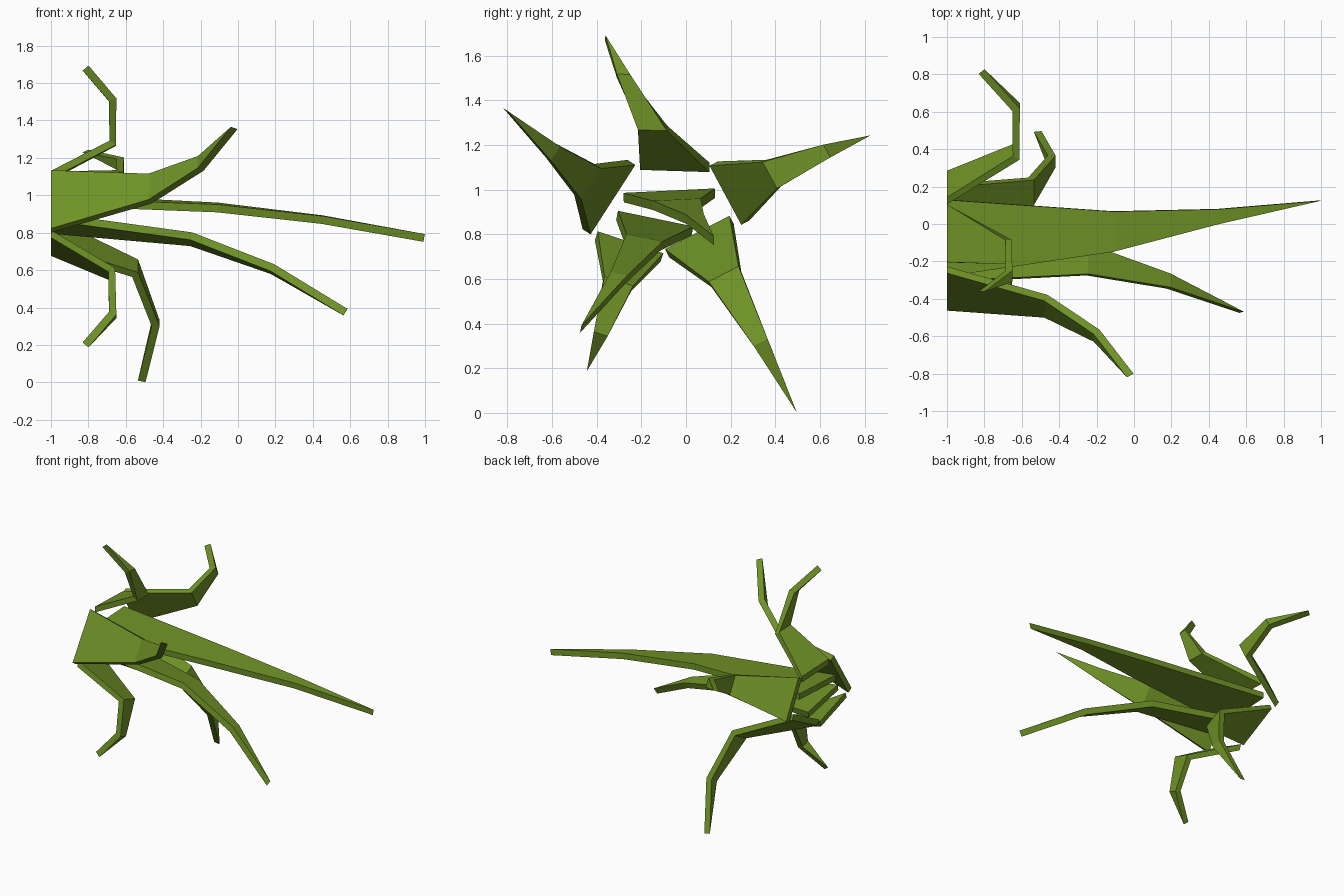
import bpy, bmesh
from mathutils import Vector

if "Cube" in bpy.data.objects:
    bpy.data.objects.remove(bpy.data.objects["Cube"])

mat = bpy.data.materials.new("leaf_green")
mat.diffuse_color = (0.16, 0.29, 0.02, 1)
mat.use_nodes = True
mat.node_tree.nodes["Principled BSDF"].inputs["Base Color"].default_value = mat.diffuse_color
THICK = 0.042


def leaf(name, spine, across, widths):
    """Flat tapered slab swept along a bent spine, pointed at the tip."""
    pts = [Vector(p) for p in spine]
    side = Vector((0, *across)).normalized()
    dirs = [(b - a).normalized() for a, b in zip(pts, pts[1:])]
    tangents = [Vector((1, 0, 0))]
    tangents += [(a + b).normalized() for a, b in zip(dirs, dirs[1:])] + [dirs[-1]]
    bm = bmesh.new()
    rings = []
    for p, t, w in zip(pts, tangents, widths):
        n = t.cross(side).normalized() * THICK / 2
        s = side * w / 2
        if w:
            rings.append([bm.verts.new(p + v) for v in (s + n, n - s, -s - n, s - n)])
        else:
            top, low = bm.verts.new(p + n), bm.verts.new(p - n)
            rings.append([top, top, low, low])
    bm.faces.new(rings[0])
    for a, b in zip(rings, rings[1:]):
        for i in range(4):
            j = (i + 1) % 4
            bm.faces.new(list(dict.fromkeys((a[i], a[j], b[j], b[i]))))
    bmesh.ops.recalc_face_normals(bm, faces=bm.faces)
    me = bpy.data.meshes.new(name)
    bm.to_mesh(me)
    bm.free()
    me.materials.append(mat)
    bpy.context.collection.objects.link(bpy.data.objects.new(name, me))


# Inner long leaves
leaf("long_leaf", [(-1, -.075, .975), (-.11, -.04, .935), (.45, .04, .87), (.995, .125, .772)],
     (.41, .02), (.41, .215, .08, 0))
leaf("lower_long_leaf", [(-1, -.14, .85), (-.25, -.19, .765), (.185, -.305, .605), (.575, -.472, .375)],
     (.34, -.07), (.345, .165, .075, 0))

# Medium arching leaves
leaf("front_leaf", [(-1, -.345, .967), (-.47, -.44, 1.036), (-.2, -.597, 1.17), (-.02, -.81, 1.36)],
     (.2, .31), (.37, .165, .075, 0))
leaf("hanging_leaf", [(-1, .06, .79), (-.55, .175, .61), (-.44, .335, .315), (-.515, .495, .005)],
     (.29, .15), (.325, .15, .07, 0))

# Short curled leaves
leaf("top_curled_leaf", [(-1, -.05, 1.105), (-.67, -.15, 1.278), (-.67, -.28, 1.51), (-.815, -.362, 1.68)],
     (.31, -.01), (.31, .13, .06, 0))
leaf("back_curled_leaf", [(-1, .195, .985), (-.63, .385, 1.07), (-.63, .625, 1.17), (-.815, .815, 1.237)],
     (.14, -.26), (.30, .135, .065, 0))
leaf("lower_curled_leaf", [(-1, -.255, .745), (-.675, -.305, .58), (-.67, -.38, .36), (-.815, -.44, .2)],
     (.30, -.10), (.31, .135, .065, 0))
